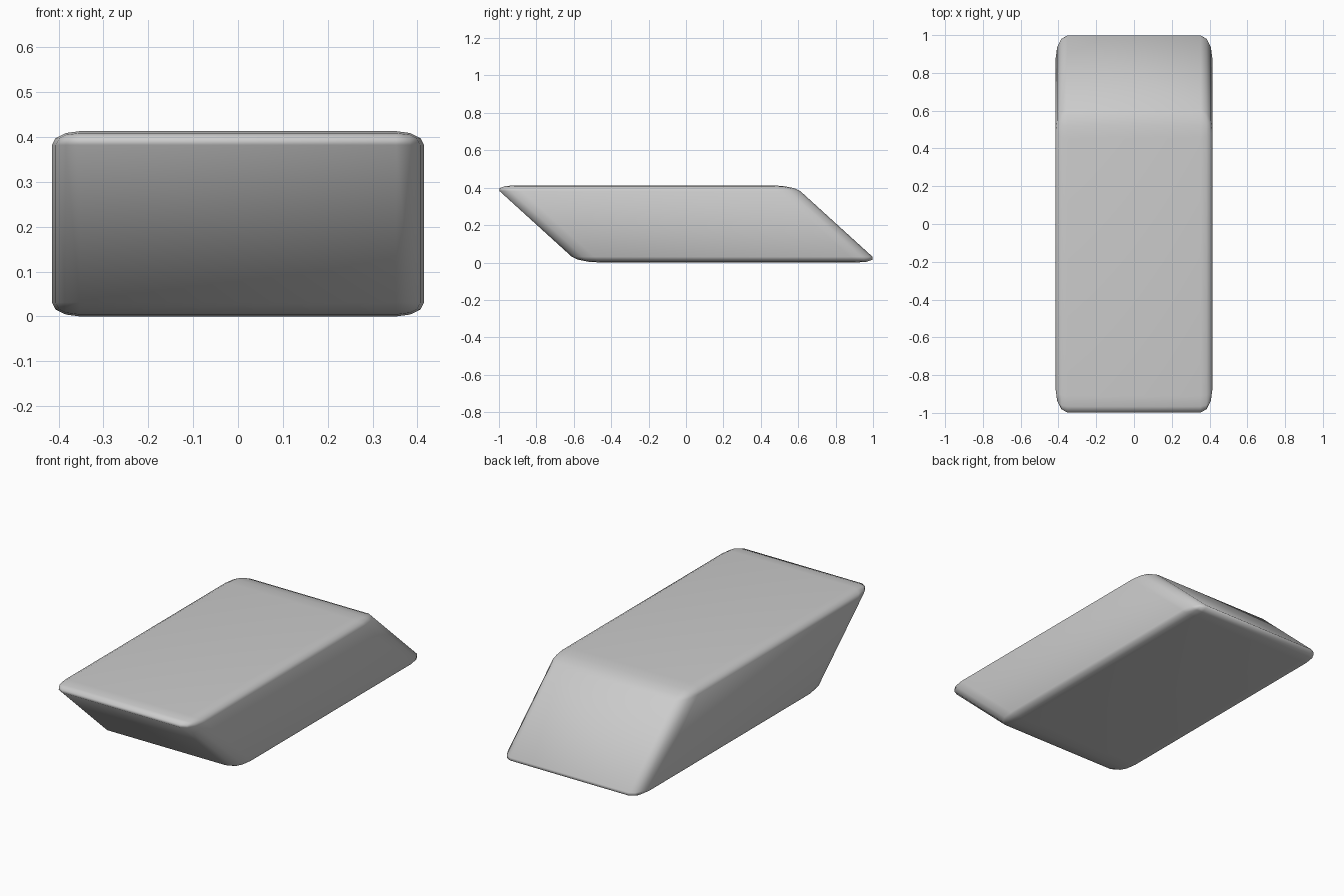
import bpy, bmesh
from mathutils import Matrix

if "Cube" in bpy.data.objects:
    bpy.data.objects.remove(bpy.data.objects["Cube"])

HALF = (0.415, 0.804, 0.2065)   # half width, length, height before the slant
SLANT = 1.1                     # how far the block leans forward per unit of height

# Unit block with evenly rounded edges
bm = bmesh.new()
bmesh.ops.create_cube(bm, size=2)
bmesh.ops.bevel(bm, geom=bm.edges[:], offset=0.15, offset_type='OFFSET',
                segments=3, profile=0.5, affect='EDGES')

# Stretch to size, lean the ends, stand on the ground
bmesh.ops.scale(bm, vec=HALF, verts=bm.verts)
lean = Matrix.Identity(4)
lean[1][2] = -SLANT
bmesh.ops.transform(bm, matrix=Matrix.Translation((0, 0, HALF[2])) @ lean, verts=bm.verts)

for f in bm.faces:
    f.smooth = True
mesh = bpy.data.meshes.new("slanted_block")
bm.to_mesh(mesh)
bm.free()
block = bpy.data.objects.new("slanted_block", mesh)
bpy.context.collection.objects.link(block)
